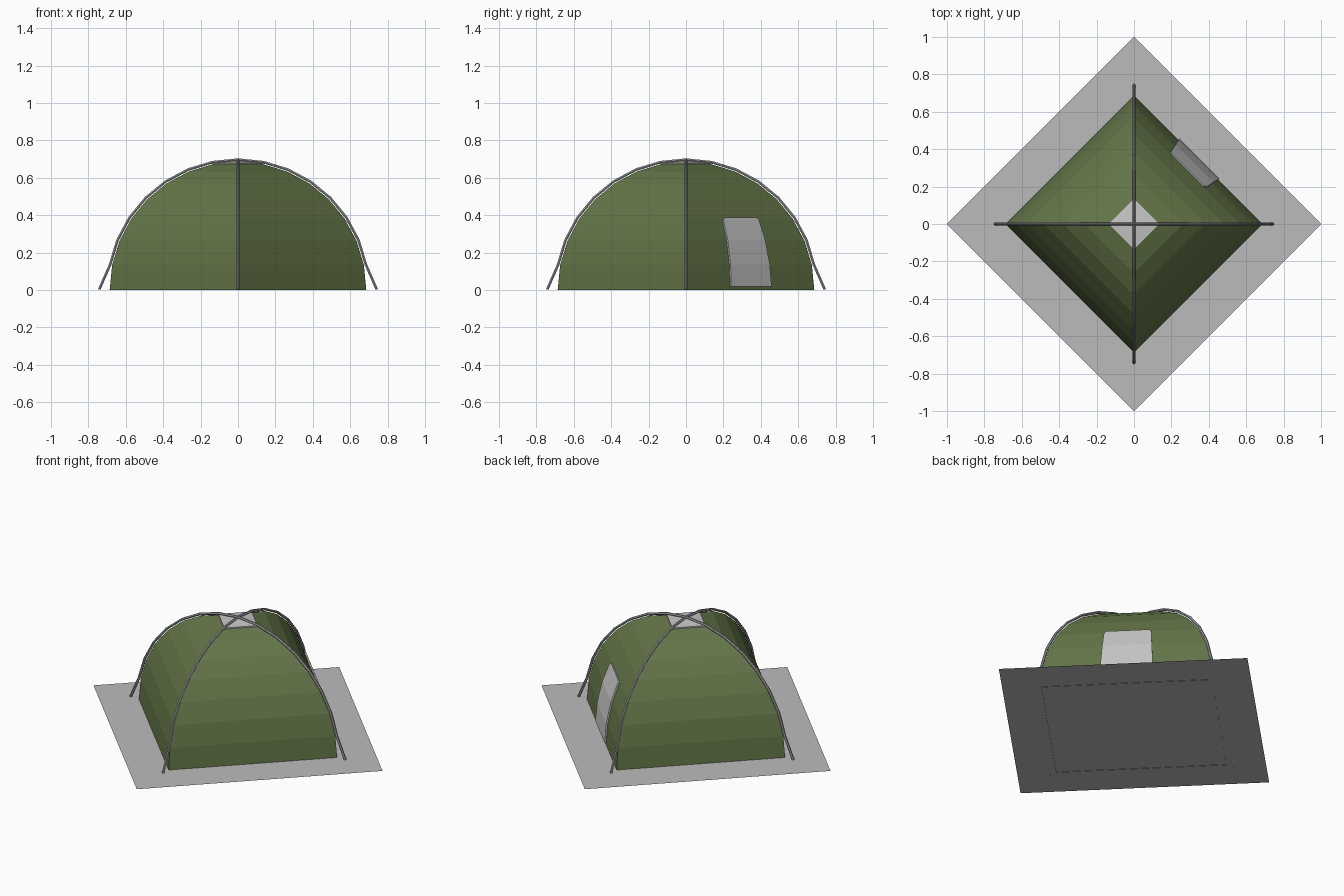
import bpy
import bmesh
from math import sin, cos, radians

if "Cube" in bpy.data.objects:
    bpy.data.objects.remove(bpy.data.objects["Cube"], do_unlink=True)


def material(name, rgb):
    mat = bpy.data.materials.new(name)
    mat.use_nodes = True
    mat.diffuse_color = (*rgb, 1)
    mat.node_tree.nodes["Principled BSDF"].inputs["Base Color"].default_value = (*rgb, 1)
    return mat


GREEN = material("green canvas", (0.125, 0.18, 0.065))
SHEET = material("grey groundsheet", (0.5, 0.5, 0.5))
PANEL = material("light grey fabric", (0.56, 0.56, 0.56))
METAL = material("pole grey", (0.36, 0.36, 0.38))

STEP = 11.25        # angle between the facets of the dome
CANVAS_R = 0.686
POLE_R = 0.697


def arc(radius, angle):
    """Distance from the axis and height at an angle above the ground."""
    return radius * cos(radians(angle)), radius * sin(radians(angle))


def finish(bm, name, mat):
    mesh = bpy.data.meshes.new(name)
    bmesh.ops.recalc_face_normals(bm, faces=bm.faces)
    bm.to_mesh(mesh)
    bm.free()
    mesh.materials.append(mat)
    ob = bpy.data.objects.new(name, mesh)
    bpy.context.collection.objects.link(ob)
    return ob


def diamond(bm, r, z):
    """Ring of four corners on the axes."""
    return [bm.verts.new(p) for p in ((r, 0, z), (0, r, z), (-r, 0, z), (0, -r, z))]


def bridge(bm, low, high):
    for i in range(4):
        j = (i + 1) % 4
        bm.faces.new((low[i], low[j], high[j], high[i]))


# Groundsheet
bm = bmesh.new()
bm.faces.new(diamond(bm, 1, 0.002))
finish(bm, "groundsheet", SHEET)

# Canvas dome, open at the bottom
bm = bmesh.new()
rings = [diamond(bm, *arc(CANVAS_R, i * STEP)) for i in range(8)]
for low, high in zip(rings, rings[1:]):
    bridge(bm, low, high)
bm.faces.new(rings[-1])
finish(bm, "canvas_dome", GREEN)

# Shallow vent cap on the crown
bm = bmesh.new()
rim = diamond(bm, 0.135, 0.672)
edge = diamond(bm, 0.135, 0.680)
bridge(bm, rim, edge)
peak = bm.verts.new((0, 0, 0.692))
for i in range(4):
    bm.faces.new((edge[i], edge[(i + 1) % 4], peak))
finish(bm, "roof_cap", PANEL)

# Door flap curving up the back left wall, with clipped upper corners
bm = bmesh.new()
rows = []
for angle, half in ((1.5, 0.108), (STEP, 0.105), (2 * STEP, 0.1),
                    (32.6, 0.095), (3 * STEP, 0.085)):
    r, z = arc(0.7, angle)
    rows.append([bm.verts.new((r / 2 - t, r / 2 + t, z)) for t in (half, -half)])
for (a, b), (c, d) in zip(rows, rows[1:]):
    bm.faces.new((a, b, d, c))
door = finish(bm, "door_flap", PANEL)
solid = door.modifiers.new("thickness", "SOLIDIFY")
solid.thickness = 0.009
solid.offset = -1

# Two crossing poles with splayed feet
for name, axis in (("pole_left_right", 0), ("pole_front_back", 1)):
    path = [(0.742, 0.003)]
    path += [arc(POLE_R, i * STEP) for i in range(1, 16)]
    path.append((-0.742, 0.003))
    curve = bpy.data.curves.new(name, "CURVE")
    curve.dimensions = "3D"
    curve.bevel_depth = 0.008
    curve.bevel_resolution = 1
    curve.use_fill_caps = True
    spline = curve.splines.new("POLY")
    spline.points.add(len(path) - 1)
    for point, (r, z) in zip(spline.points, path):
        point.co = (r, 0, z, 1) if axis == 0 else (0, r, z, 1)
    curve.materials.append(METAL)
    ob = bpy.data.objects.new(name, curve)
    bpy.context.collection.objects.link(ob)
    bpy.ops.object.select_all(action="DESELECT")
    ob.select_set(True)
    bpy.context.view_layer.objects.active = ob
    bpy.ops.object.convert(target="MESH")
    bpy.ops.object.shade_smooth_by_angle()
